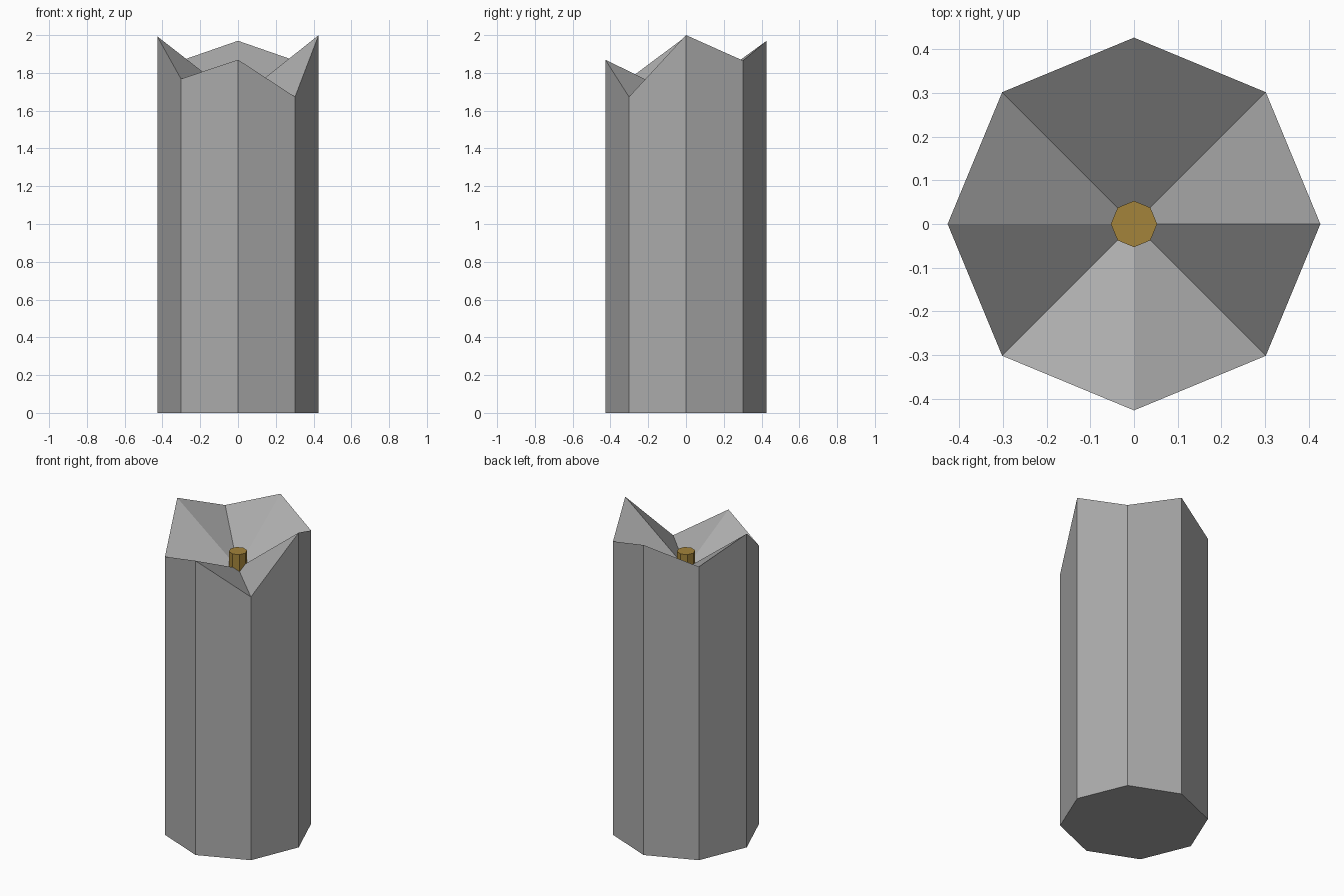
import bpy, bmesh
from math import cos, sin, pi

if "Cube" in bpy.data.objects:
    bpy.data.objects.remove(bpy.data.objects["Cube"])

SIDES = 8


def ring(bm, radius, heights):
    return [bm.verts.new((radius * cos(2 * pi * i / SIDES),
                          radius * sin(2 * pi * i / SIDES), z))
            for i, z in enumerate(heights)]


def column(name, radius, bottom, rim, color, centre=None):
    """Octagonal column; a fan to a centre point closes an uneven rim."""
    bm = bmesh.new()
    low = ring(bm, radius, [bottom] * SIDES)
    top = ring(bm, radius, rim)
    bm.faces.new(low[::-1])
    hub = bm.verts.new((0, 0, centre)) if centre is not None else None
    for i in range(SIDES):
        j = (i + 1) % SIDES
        bm.faces.new((low[i], low[j], top[j], top[i]))
        if hub:
            bm.faces.new((top[i], top[j], hub))
    if not hub:
        bm.faces.new(top)
    mesh = bpy.data.meshes.new(name)
    bm.to_mesh(mesh)
    bm.free()
    mat = bpy.data.materials.new(name + "_colour")
    mat.diffuse_color = (*color, 1)
    mat.use_nodes = True
    mat.node_tree.nodes["Principled BSDF"].inputs["Base Color"].default_value = mat.diffuse_color
    mesh.materials.append(mat)
    obj = bpy.data.objects.new(name, mesh)
    bpy.context.collection.objects.link(obj)
    return obj


# Broken-topped trunk: jagged rim heights, counter-clockwise from +x
column("trunk", 0.427, 0.0,
       [2.0, 1.865, 1.97, 1.865, 1.993, 1.768, 1.87, 1.673],
       (0.41, 0.41, 0.41), centre=1.66)

# Small gold peg standing in the hollow
column("centre_peg", 0.053, 1.65, [1.77] * SIDES, (0.37, 0.23, 0.043))
